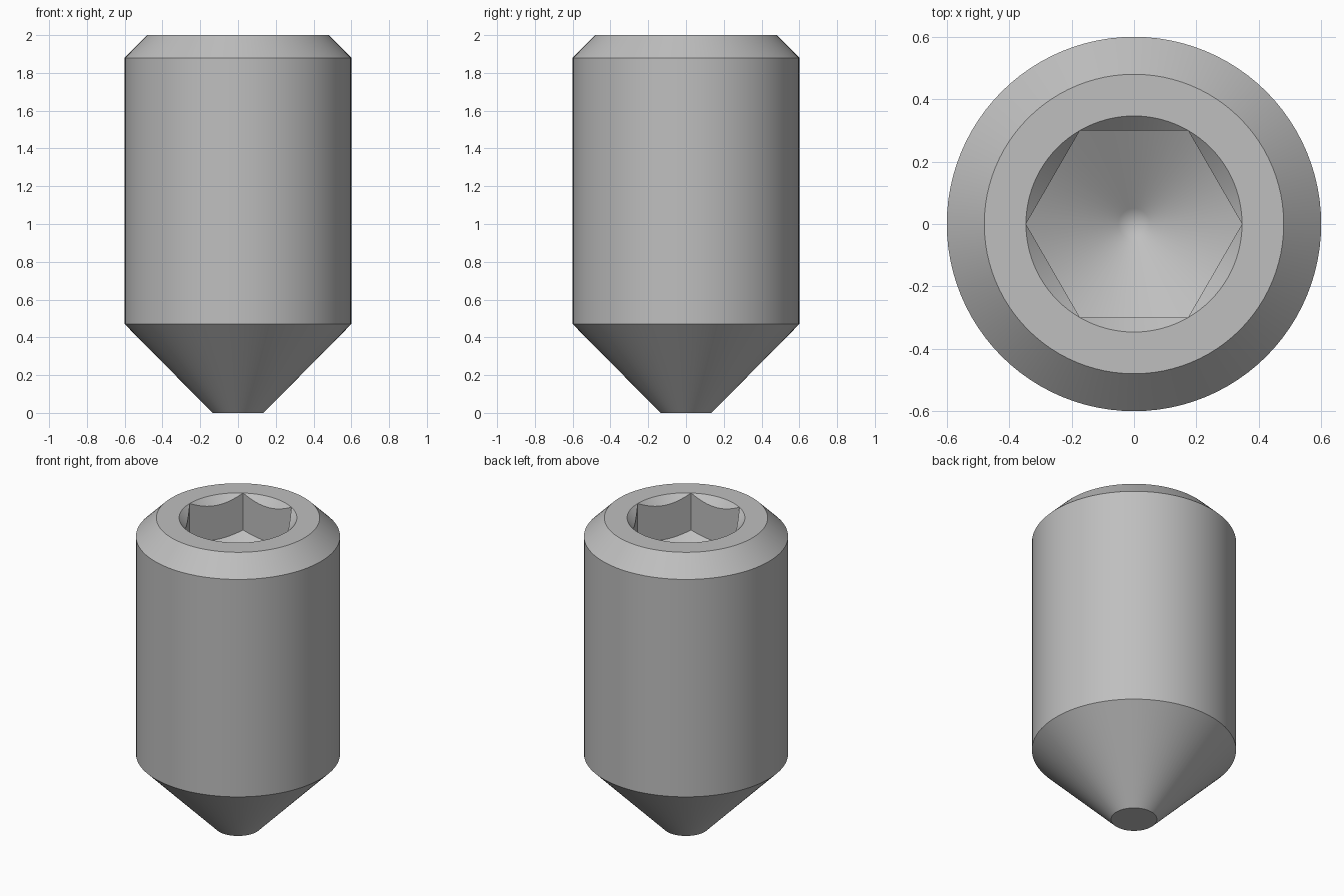
import bpy, bmesh
from math import sin, cos, tau, pi

cube = bpy.data.objects.get("Cube")
if cube:
    bpy.data.objects.remove(cube, do_unlink=True)

SEGMENTS = 96          # divisible by six so the socket corners fall on vertices
FLAT = 0.30            # socket centre to flat
CORNER = FLAT / cos(pi / 6)

steel = bpy.data.materials.new("grey steel")
steel.use_nodes = True
steel.diffuse_color = (0.52, 0.52, 0.52, 1)
steel.node_tree.nodes["Principled BSDF"].inputs["Base Color"].default_value = steel.diffuse_color

bm = bmesh.new()


def ring(radius, height):
    """Closed loop of vertices; radius and height are functions of angle / radius."""
    loop = []
    for i in range(SEGMENTS):
        a = tau * i / SEGMENTS
        r = radius(a)
        loop.append(bm.verts.new((r * cos(a), r * sin(a), height(r))))
    return loop


def circle(r, z):
    return ring(lambda a: r, lambda _: z)


def hexagon(height):
    return ring(lambda a: FLAT / cos(a % (pi / 3) - pi / 6), height)


def lead_in(r):        # countersink at the socket mouth
    return 2.0 - (CORNER - r)


def drill_point(r):    # conical socket floor
    return 1.76 - (CORNER - r) * 0.6


# Outside from the tip up, then down into the socket
loops = [circle(r, z) for r, z in ((0.135, 0), (0.6, 0.47), (0.6, 1.88), (0.48, 2.0), (CORNER, 2.0))]
loops += [hexagon(lead_in), hexagon(drill_point), circle(0.05, drill_point(0.05))]

for low, high in zip(loops, loops[1:]):
    for i in range(SEGMENTS):
        j = (i + 1) % SEGMENTS
        bm.faces.new((low[i], low[j], high[j], high[i]))

# Flat tip and the apex of the socket floor
bm.faces.new(reversed(loops[0]))
apex = bm.verts.new((0, 0, drill_point(0)))
for i in range(SEGMENTS):
    bm.faces.new((loops[-1][i], loops[-1][(i + 1) % SEGMENTS], apex))

# The countersink vanishes at the six corners
bmesh.ops.remove_doubles(bm, verts=bm.verts, dist=0.0001)
bmesh.ops.recalc_face_normals(bm, faces=bm.faces)

mesh = bpy.data.meshes.new("set_screw")
bm.to_mesh(mesh)
bm.free()
mesh.materials.append(steel)
screw = bpy.data.objects.new("set_screw", mesh)
bpy.context.collection.objects.link(screw)

bpy.context.view_layer.objects.active = screw
screw.select_set(True)
bpy.ops.object.shade_smooth_by_angle(angle=pi / 7)
